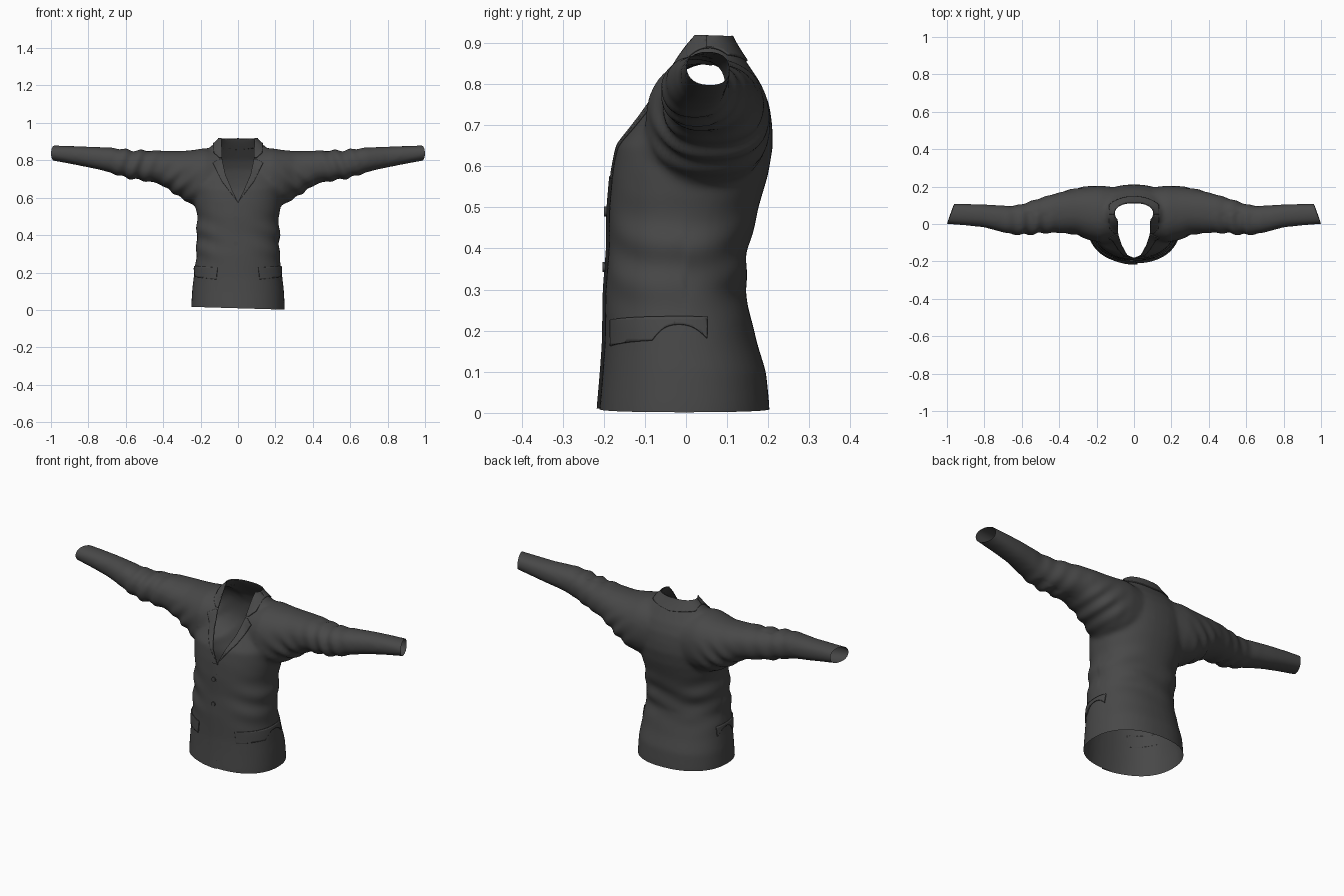
import bpy, bmesh, math
from mathutils import Vector

cube = bpy.data.objects.get("Cube")
if cube:
    bpy.data.objects.remove(cube)


def material(name, colour):
    m = bpy.data.materials.new(name)
    m.use_nodes = True
    m.diffuse_color = colour
    bsdf = m.node_tree.nodes["Principled BSDF"]
    bsdf.inputs["Base Color"].default_value = colour
    bsdf.inputs["Roughness"].default_value = 0.8
    return m


CLOTH = material("charcoal cloth", (0.065, 0.065, 0.065, 1))


def add_object(name, bm, angle=40):
    mesh = bpy.data.meshes.new(name)
    bm.to_mesh(mesh)
    mesh.materials.append(CLOTH)
    ob = bpy.data.objects.new(name, mesh)
    bpy.context.collection.objects.link(ob)
    bpy.ops.object.select_all(action='DESELECT')
    ob.select_set(True)
    bpy.context.view_layer.objects.active = ob
    bpy.ops.object.shade_smooth_by_angle(angle=math.radians(angle))
    return ob


def loft(bm, rings, segments=40, power=2.25):
    """Closed loft; each ring is centre, half-axis u, half-axis v."""
    loops = []
    for c, u, v in rings:
        loop = []
        for i in range(segments):
            a = math.tau * i / segments
            ca, sa = math.cos(a), math.sin(a)
            p = c + u * math.copysign(abs(ca) ** (2 / power), ca)
            loop.append(bm.verts.new(p + v * math.copysign(abs(sa) ** (2 / power), sa)))
        loops.append(loop)
    for a, b in zip(loops, loops[1:]):
        for i in range(segments):
            j = (i + 1) % segments
            bm.faces.new((a[i], a[j], b[j], b[i]))
    bm.faces.new(loops[0])
    bm.faces.new(loops[-1])


# Torso: height, half width, front y, back y
TORSO = [
    (-.06, .25, -.215, .205), (.02, .25, -.21, .203), (.10, .246, -.203, .195),
    (.17, .238, -.198, .173), (.30, .222, -.196, .143), (.40, .222, -.188, .152),
    (.50, .218, -.187, .177), (.58, .232, -.18, .2), (.65, .24, -.168, .212),
    (.70, .24, -.13, .21), (.75, .235, -.095, .203), (.80, .21, -.062, .183),
    (.85, .17, -.035, .15), (.88, .14, -.018, .13), (.91, .105, -.002, .112),
    (.94, .092, .008, .103), (.98, .09, .01, .1)]

# Sleeve: x, top z, bottom z, front y, back y
SLEEVE = [
    (.08, .85, .56, -.08, .195), (.18, .865, .55, -.10, .205), (.24, .855, .56, -.085, .202),
    (.30, .85, .595, -.058, .192), (.36, .85, .635, -.05, .18), (.42, .852, .675, -.047, .163),
    (.50, .852, .69, -.05, .14), (.58, .855, .702, -.058, .112), (.65, .865, .722, -.056, .096),
    (.72, .87, .745, -.04, .1), (.80, .873, .762, -.018, .105), (.90, .877, .782, -.008, .108),
    (1.0, .88, .8, 0, .108), (1.08, .88, .81, .004, .108)]

raw = bmesh.new()
loft(raw, [(Vector((0, (f + b) / 2, z)), Vector((w, 0, 0)), Vector((0, (b - f) / 2, 0)))
           for z, w, f, b in TORSO])
for side in (-1, 1):
    loft(raw, [(Vector((side * x, (f + b) / 2, (t + d) / 2)), Vector((0, (b - f) / 2, 0)),
                Vector((0, 0, (t - d) / 2))) for x, t, d, f, b in SLEEVE])
bmesh.ops.recalc_face_normals(raw, faces=raw.faces)

# Fuse torso and sleeves into one soft surface
blank = add_object("blank", raw)
remesh = blank.modifiers.new("fuse", 'REMESH')
remesh.mode = 'VOXEL'
remesh.voxel_size = 0.011
soften = blank.modifiers.new("soften", 'SMOOTH')
soften.factor = 0.5
soften.iterations = 8
body = bmesh.new()
body.from_object(blank, bpy.context.evaluated_depsgraph_get())
bpy.data.objects.remove(blank)
body.normal_update()


# Cloth folds at elbows, armpits and waist
def bump(value, centre, width):
    return math.exp(-((value - centre) / width) ** 2)


moves = []
for v in body.verts:
    x, y, z = abs(v.co.x), v.co.y, v.co.z
    elbow = bump(x, .55, .11) * math.sin(75 * x + 30 * z) * .006 * (1 if y < .06 else .4)
    armpit = bump(x, .32, .09) * bump(z, .66, .09) * math.sin(60 * (x + z)) * .006
    waist = bump(z, .38, .12) * bump(x, .2, .1) * math.sin(55 * z + 18 * v.co.x) * .005
    back = bump(z, .36, .1) * math.sin(45 * z - 14 * v.co.x) * .004 * (y > 0)
    moves.append(v.normal * (elbow + armpit + waist + back))
for v, d in zip(body.verts, moves):
    v.co += d


def cut(bm, point, normal, clear=True, geom=None):
    bmesh.ops.bisect_plane(bm, geom=geom or bm.verts[:] + bm.edges[:] + bm.faces[:],
                           plane_co=point, plane_no=normal, clear_outer=clear, dist=1e-6)


# Open hem, neck and cuffs
cut(body, (0, 0, .009), (-.03, 0, -1))
cut(body, (0, .05, .916), (0, .03, 1))
for side in (-1, 1):
    cut(body, (side, 0, .84), (side, .36, .03))

# V opening of the front: height, half width
NECK = [(.575, 0), (.65, .036), (.72, .066), (.80, .084), (.95, .088)]
for (z0, x0), (z1, x1) in zip(NECK, NECK[1:]):
    for side in (-1, 1):
        faces = [f for f in body.faces if abs(f.calc_center_median().x) < .13
                 and f.calc_center_median().z > .55 and f.calc_center_median().y < .05]
        near = list({g for f in faces for g in [*f.verts, *f.edges]}) + faces
        cut(body, (side * x0, 0, z0), (side * (z1 - z0), 0, x0 - x1), False, near)


def neck_width(z):
    for (z0, x0), (z1, x1) in zip(NECK, NECK[1:]):
        if z0 <= z <= z1:
            return x0 + (x1 - x0) * (z - z0) / (z1 - z0)
    return -1


gone = [f for f in body.faces if f.calc_center_median().y < .05
        and abs(f.calc_center_median().x) < neck_width(f.calc_center_median().z)]
bmesh.ops.delete(body, geom=gone, context='FACES')
body.normal_update()
add_object("jacket_body", body, 60)


def patch(name, outline, y_low=-1, y_high=.05, lift=lambda p: .005, thick=.005):
    """Overlay of cloth: the body inside a convex x-z outline, raised off it."""
    bm = body.copy()
    cut(bm, (0, y_high, 0), (0, 1, 0))
    cut(bm, (0, y_low, 0), (0, -1, 0))
    mid = sum((Vector((x, 0, z)) for x, z in outline), Vector()) / len(outline)
    for (x0, z0), (x1, z1) in zip(outline, outline[1:] + outline[:1]):
        n = Vector((z1 - z0, 0, x0 - x1))
        p = Vector((x0, 0, z0))
        cut(bm, p, n if n.dot(mid - p) < 0 else -n)
    for v, n in [(v, v.normal.copy()) for v in bm.verts]:
        v.co += n * lift(v.co)
    ob = add_object(name, bm)
    if thick:
        solid = ob.modifiers.new("thickness", 'SOLIDIFY')
        solid.thickness = thick
        solid.offset = -1
    bm.free()


# Lapels, collar and pocket flaps
LAPEL = [(-.004, .57), (.085, .685), (.135, .785), (.1, .803), (0, .803)]
COLLAR = [(0, .812), (.1, .812), (.13, .84), (.13, .96), (0, .96)]
FLAP = [(.235, .235), (.108, .226), (.115, .163), (.225, .176)]
for side, word in ((-1, "right"), (1, "left")):
    for part, outline in (("lapel", LAPEL), ("collar_front", COLLAR), ("pocket_flap", FLAP)):
        patch(f"{word}_{part}", [(side * x, z) for x, z in outline])
patch("collar_back", [(-.13, .87), (0, .855), (.13, .87), (.13, .96), (-.13, .96)], .05, 1)

# Overlapping front edge, fading into the right side
patch("front_overlap", [(-.12, 0), (.02, 0), (.002, .575), (-.12, .575)], -1, 0,
      lambda p: .007 * min(1, max(0, (p.x + .12) / .1)), 0)

# Buttons
body.faces.ensure_lookup_table()
for number, z in enumerate((.49, .355), 1):
    spot = min((v.co for v in body.verts if v.co.y < 0),
               key=lambda p: (p.x + .012) ** 2 + (p.z - z) ** 2)
    bpy.ops.mesh.primitive_cylinder_add(vertices=20, radius=.012, depth=.008,
                                        location=(-.012, spot.y - .009, z),
                                        rotation=(math.pi / 2, 0, 0))
    button = bpy.context.object
    button.name = f"button_{number}"
    button.data.materials.append(CLOTH)
    bpy.ops.object.shade_smooth_by_angle(angle=math.radians(40))
body.free()
